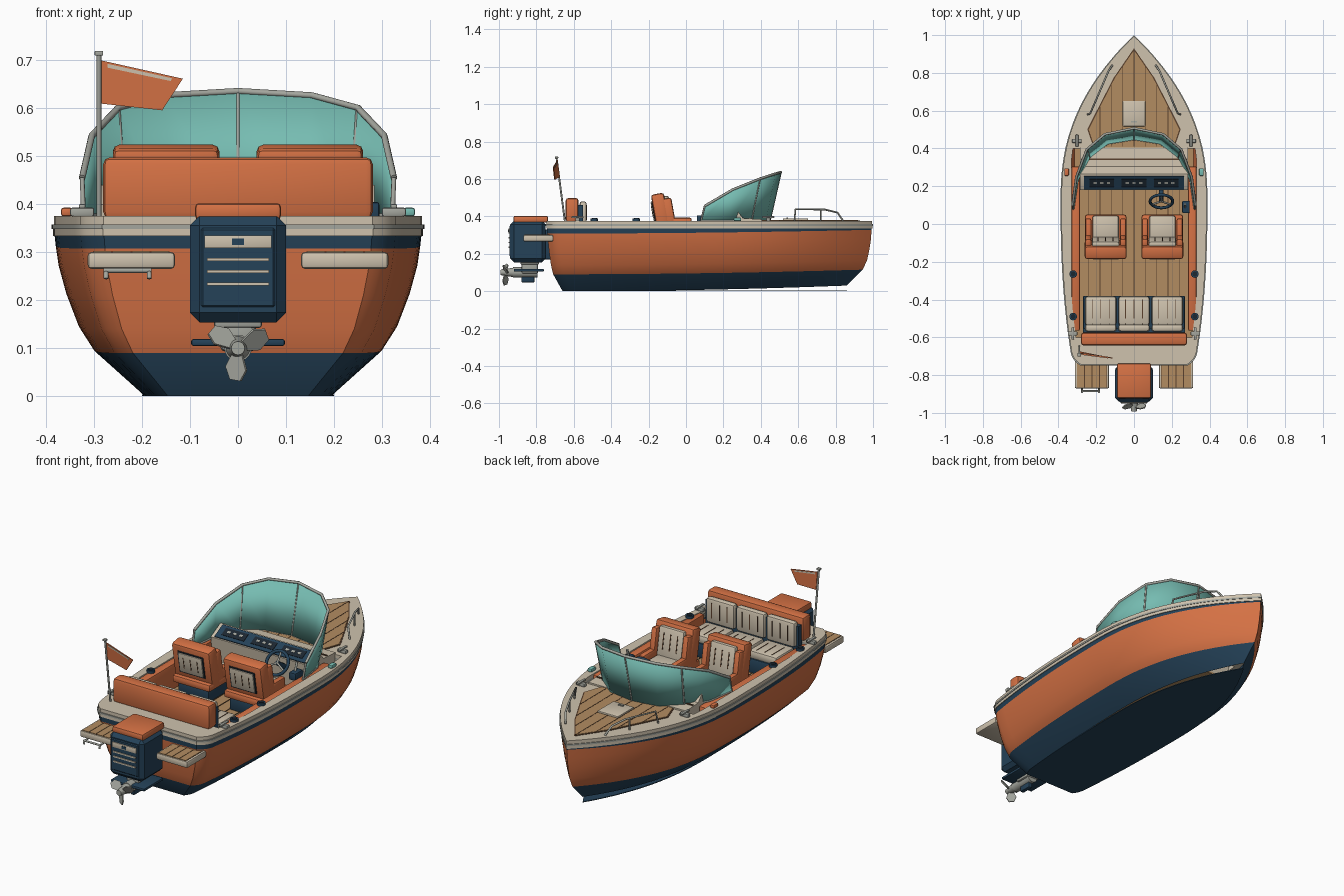
import bpy, bmesh, math
from mathutils import Matrix, Vector, Euler

if "Cube" in bpy.data.objects:
    bpy.data.objects.remove(bpy.data.objects["Cube"])


def mat(name, r, g, b):
    m = bpy.data.materials.new(name)
    m.diffuse_color = (r, g, b, 1)
    m.use_nodes = True
    m.node_tree.nodes["Principled BSDF"].inputs["Base Color"].default_value = m.diffuse_color
    return m


ORANGE = mat("orange", 0.66, 0.165, 0.058)
NAVY = mat("navy", 0.018, 0.054, 0.098)
CREAM = mat("cream", 0.62, 0.54, 0.42)
WOOD = mat("wood", 0.45, 0.265, 0.12)
SEAM = mat("dark brown", 0.10, 0.05, 0.025)
TEAL = mat("teal glass", 0.18, 0.50, 0.44)
METAL = mat("grey metal", 0.37, 0.38, 0.34)
DARK = mat("near black", 0.012, 0.02, 0.03)


def finish(bm, name, *mats, angle=35):
    bmesh.ops.recalc_face_normals(bm, faces=bm.faces[:])
    me = bpy.data.meshes.new(name)
    bm.to_mesh(me)
    bm.free()
    for m in mats:
        me.materials.append(m)
    me.shade_smooth()
    me.set_sharp_from_angle(angle=math.radians(angle))
    ob = bpy.data.objects.new(name, me)
    bpy.context.collection.objects.link(ob)
    return ob


def box(name, c, s, m, bev=0.0, rot=(0, 0, 0), seg=2):
    bm = bmesh.new()
    bmesh.ops.create_cube(bm, size=1)
    bmesh.ops.scale(bm, vec=s, verts=bm.verts[:])
    if bev:
        bmesh.ops.bevel(bm, geom=bm.edges[:], offset=bev, segments=seg, profile=0.5, affect='EDGES')
    bm.transform(Matrix.Translation(c) @ Euler(rot).to_matrix().to_4x4())
    return finish(bm, name, m)


def cyl(name, c, r1, r2, h, m, rot=(0, 0, 0), n=20):
    bm = bmesh.new()
    bmesh.ops.create_cone(bm, cap_ends=True, segments=n, radius1=r1, radius2=r2, depth=h)
    bm.transform(Matrix.Translation(c) @ Euler(rot).to_matrix().to_4x4())
    return finish(bm, name, m)


def tube(name, pts, r, m, cyclic=False):
    cu = bpy.data.curves.new(name, 'CURVE')
    cu.dimensions = '3D'
    cu.bevel_depth, cu.bevel_resolution, cu.use_fill_caps = r, 2, True
    sp = cu.splines.new('POLY')
    sp.points.add(len(pts) - 1)
    for p, q in zip(sp.points, pts):
        p.co = (*q, 1)
    sp.use_cyclic_u = cyclic
    cu.materials.append(m)
    ob = bpy.data.objects.new(name, cu)
    bpy.context.collection.objects.link(ob)
    return ob


def prism(name, pts, vec, m):
    """Extrude a flat polygon along vec."""
    bm = bmesh.new()
    f = bm.faces.new([bm.verts.new(p) for p in pts])
    r = bmesh.ops.extrude_face_region(bm, geom=[f])
    bmesh.ops.translate(bm, vec=vec, verts=[v for v in r['geom'] if isinstance(v, bmesh.types.BMVert)])
    return finish(bm, name, m)


# ---- hull: lofted rows sharing one plan shape ----
def plan(u):
    if u > 0.5:
        return max(0.0, 1 - ((u - 0.5) / 0.5) ** 2.35)
    return 1 - 0.17 * ((0.5 - u) / 0.5) ** 2.4 - 0.1 * max(0, 1 - u / 0.035) ** 2


US = [0, .004, .01, .02, .035] + [.035 + .905 * i / 26 for i in range(1, 27)] + [.96, .975, .988, 1]
ROWS = [(.20, -.66, .86, 0, .03), (.30, -.71, .945, .09, .115), (.332, -.722, .968, .14, .165),
        (.358, -.732, .981, .21, .225), (.374, -.738, .989, .27, .28), (.38, -.742, .992, .308, .328),
        (.383, -.744, .994, .338, .345)]
bm = bmesh.new()
grid = []
for w, ys, yb, zs, zb in ROWS:
    row = [(w * plan(u), ys + u * (yb - ys), zs + (zb - zs) * u ** 2) for u in US]
    grid.append([bm.verts.new((-x, y, z)) for x, y, z in row[::-1]] + [bm.verts.new(p) for p in row])
for k in range(len(ROWS) - 1):
    a, b = grid[k], grid[k + 1]
    for i in range(len(a)):
        j = (i + 1) % len(a)
        bm.faces.new((a[i], a[j], b[j], b[i])).material_index = 0 if 1 <= k <= 4 else 1
bmesh.ops.remove_doubles(bm, verts=bm.verts[:], dist=1e-5)
finish(bm, "hull", ORANGE, NAVY, angle=25)
flat = [(.2 * plan(u), -.66 + u * 1.52, 0) for u in US]
prism("hull_bottom", flat[:-1] + [(-x, y, z) for x, y, z in flat[::-1]], (0, 0, .004), NAVY)


# ---- deck and rub rails: rings around the cockpit opening ----
def ring(name, z0, z1, off, m):
    ys0, yb0 = -.744 - off, .994 + off
    st = sorted([ys0 + u * (yb0 - ys0) for u in US] + [-.6, .40])
    bm = bmesh.new()
    for a, b in zip(st, st[1:]):
        wa, wb = [(.383 + off) * plan((y - ys0) / (yb0 - ys0)) for y in (a, b)]
        hole = -.6 < (a + b) / 2 < .4
        ia, ib = [min(.33, w - .035) if hole else 0 for w in (wa, wb)]
        for s in (1, -1):
            co = [(s * ia, a, z1), (s * wa, a, z1), (s * wb, b, z1)] + ([(s * ib, b, z1)])
            if wb > 1e-6:
                bm.faces.new([bm.verts.new(p) for p in co])
            else:
                bm.faces.new([bm.verts.new(p) for p in co[:3]])
    bmesh.ops.remove_doubles(bm, verts=bm.verts[:], dist=1e-5)
    bmesh.ops.recalc_face_normals(bm, faces=bm.faces[:])
    r = bmesh.ops.extrude_face_region(bm, geom=bm.faces[:])
    bmesh.ops.translate(bm, vec=(0, 0, z0 - z1), verts=[v for v in r['geom'] if isinstance(v, bmesh.types.BMVert)])
    finish(bm, name, m)


ring("lower_rub_rail", .334, .349, .003, CREAM)
ring("metal_rub_strip", .349, .358, .006, METAL)
ring("deck", .358, .376, .001, CREAM)

# ---- foredeck planking ----
EDGE = [(0, .92), (.1, .775), (.19, .6), (.24, .5), (.205, .40)]
for nm, g, z, m in (("foredeck_border", .007, .376, SEAM), ("foredeck_planks", 0, .378, WOOD)):
    e = [(x + (g if x else 0), y + (g * 1.5 if not x else 0), z) for x, y in EDGE]
    prism(nm, e + [(-x, y, zz) for x, y, zz in e[:0:-1]], (0, 0, .002), m)
for i in range(-3, 4):
    x = abs(i) * .06
    top = next(p[1] + (q[1] - p[1]) * (x - p[0]) / (q[0] - p[0]) for p, q in zip(EDGE, EDGE[1:]) if q[0] >= x)
    box("foredeck_seam", (i * .06, (top + .41) / 2, .380), (.004, top - .41, .002), SEAM)
box("deck_hatch", (0, .585, .383), (.12, .135, .012), CREAM, .004)
box("hatch_latch", (0, .542, .391), (.03, .008, .006), METAL)

# ---- cockpit floor and side coamings ----
box("cockpit_floor", (0, -.1, .235), (.63, 1.02, .01), WOOD)
for i in range(-4, 5):
    box("floor_seam", (i * .06, -.1, .241), (.004, 1.0, .003), SEAM)
for s in (1, -1):
    box("side_coaming", (s * .309, -.13, .305), (.044, .87, .136), ORANGE, .008)
    for y in (-.265, -.49):
        cyl("cup_holder", (s * .322, y, .381), .02, .02, .014, NAVY)
        cyl("cup_recess", (s * .322, y, .389), .013, .013, .004, DARK)
    for x, y in ((.302, .44), (.325, -.58)):  # mooring cleats
        box("cleat_bar", (s * x, y, .396), (.014, .065, .009), METAL, .003)
        box("cleat_base", (s * x, y, .384), (.05, .022, .018), METAL, .004)
    box("navigation_light", (s * .357, .275, .384), (.024, .04, .018), TEAL if s > 0 else ORANGE, .005)
    tube("bow_rail", [(s * .245, .58, .376), (s * .232, .585, .437), (s * .165, .74, .437),
                      (s * .135, .81, .42), (s * .115, .84, .376)], .005, METAL)
    tube("bow_rail_post", [(s * .175, .72, .376), (s * .175, .72, .437)], .004, METAL)

# ---- dashboard and helm ----
dash = [(.405, .24), (.405, .384), (.305, .39), (.265, .44), (.255, .44), (.18, .40), (.20, .24)]
prism("dashboard", [(-.285, y, z) for y, z in dash], (.57, 0, 0), CREAM)
box("dash_trim", (0, .342, .389), (.56, .008, .006), SEAM)
tilt = math.atan2(.04, .075)
box("instrument_panel", (0, .218, .422), (.53, .078, .008), NAVY, rot=(tilt, 0, 0))
for x in (-.17, 0, .17):
    box("instrument_screen", (x, .218, .427), (.13, .045, .004), DARK, rot=(tilt, 0, 0))
    for d in (-.035, 0, .035):
        box("instrument_dial", (x + d, .218, .4295), (.018, .012, .003), METAL, rot=(tilt, 0, 0))
R = Euler((math.radians(55), 0, 0)).to_matrix()
hub = Vector((.145, .12, .40))
tube("steering_wheel", [hub + R @ Vector((.06 * math.cos(a), .06 * math.sin(a), 0))
                        for a in [i * math.tau / 28 for i in range(28)]], .008, NAVY, True)
for a in (math.pi / 2, math.pi * 7 / 6, math.pi * 11 / 6):
    tube("wheel_spoke", [hub, hub + R @ Vector((.06 * math.cos(a), .06 * math.sin(a), 0))], .005, METAL)
tube("steering_column", [hub, (.145, .2, .345)], .012, NAVY)
box("throttle_box", (.275, .09, .385), (.04, .065, .04), NAVY, .006)
tube("throttle_lever", [(.27, .09, .40), (.27, .105, .445)], .006, METAL)

# ---- windshield with forward-leaning panes ----
TOP = [(.325, .10, .455), (.305, .25, .543), (.25, .395, .601), (.155, .475, .627), (0, .507, .636)]
BOT = [(.322, .08, .376), (.30, .23, .376), (.235, .35, .376), (.14, .425, .376), (0, .448, .376)]
top, bot = [p + [(-x, y, z) for x, y, z in p[-2::-1]] for p in (TOP, BOT)]
bm = bmesh.new()
tv, bv = [[bm.verts.new(p) for p in q] for q in (top, bot)]
for i in range(8):
    bm.faces.new((bv[i], bv[i + 1], tv[i + 1], tv[i]))
glass = finish(bm, "windshield", TEAL, angle=45)
mod = glass.modifiers.new("thickness", 'SOLIDIFY')
mod.thickness, mod.offset = .006, 0
tube("windshield_top_frame", top, .007, METAL)
tube("windshield_base_frame", bot, .006, METAL)
for i in (0, 2, 4, 6, 8):
    tube("windshield_post", [bot[i], top[i]], .005, METAL)

# ---- front seats ----
lean = math.radians(10)
B = Euler((lean, 0, 0)).to_matrix()
for s in (1, -1):
    c = Vector((s * .15, -.135, .415))

    def back(name, off, size, m, bev=0.0):
        box(name, c + B @ Vector(off), size, m, bev, (lean, 0, 0))
    box("seat_base", (s * .15, -.06, .275), (.18, .2, .075), NAVY, .008)
    box("seat_frame", (s * .15, -.065, .325), (.22, .23, .04), ORANGE, .012)
    box("seat_cushion", (s * .15, -.02, .35), (.14, .13, .035), CREAM, .012)
    back("seat_back", (0, 0, 0), (.222, .07, .215), ORANGE, .014)
    back("seat_back_pad", (0, .042, .005), (.145, .03, .165), CREAM, .01)
    back("rear_panel_border", (0, -.036, .015), (.15, .006, .12), DARK, .0025)
    back("rear_panel", (0, -.039, .015), (.135, .009, .105), CREAM, .003)
    for d in (-.04, 0, .04):
        back("pad_stitch", (d, .057, .015), (.005, .004, .085), SEAM)
        back("rear_stitch", (d, -.0435, .015), (.004, .003, .06), SEAM)
    for d in (-1, 1):
        box("armrest", (s * .15 + d * .092, -.045, .365), (.032, .15, .055), ORANGE, .01)
        back("seat_bolster", (d * .092, .045, -.01), (.034, .05, .17), ORANGE, .012)

# ---- rear bench ----
box("bench_base", (0, -.485, .275), (.54, .21, .08), NAVY, .008)
box("bench_backboard", (0, -.565, .37), (.54, .03, .18), NAVY)
box("bench_back", (0, -.609, .434), (.562, .068, .128), ORANGE, .014)
for x in (-.176, 0, .176):
    box("bench_cushion", (x, -.46, .333), (.165, .155, .045), CREAM, .014)
    box("bench_back_cushion", (x, -.55, .415), (.165, .038, .13), CREAM, .013)
    for d in (-.045, 0, .045):
        box("bench_stitch", (x + d, -.53, .42), (.004, .004, .08), SEAM)
        box("bench_seat_stitch", (x + d, -.45, .3555), (.004, .1, .003), SEAM)

# ---- swim platforms and boarding ladder ----
for s in (1, -1):
    box("swim_platform", (s * .2225, -.79, .283), (.182, .16, .035), CREAM, .008)
    for i in range(4):
        box("platform_plank", (s * .2225 + (i - 1.5) * .04, -.797, .301), (.036, .135, .004), WOOD)
    box("platform_gap", (s * .2225, -.797, .3), (.16, .135, .003), SEAM)
for x in (-.275, -.185):
    tube("ladder_rail", [(x, -.76, .262), (x, -.885, .262), (x, -.89, .245)], .005, METAL)
tube("ladder_rung", [(-.28, -.885, .262), (-.18, -.885, .262)], .005, METAL)

# ---- outboard motor ----
box("motor_bracket", (0, -.745, .25), (.12, .09, .16), NAVY, .008)
box("motor_cowl", (0, -.845, .265), (.2, .19, .222), NAVY, .02, seg=1)
box("motor_back_panel", (0, -.938, .268), (.155, .012, .165), NAVY, .004, seg=1)
box("motor_top", (0, -.83, .385), (.18, .185, .036), ORANGE, .01)
box("motor_badge", (0, -.945, .322), (.14, .008, .027), CREAM, .002)
box("badge_stud", (0, -.9495, .322), (.024, .004, .014), NAVY)
for z in (.285, .26, .234):
    box("motor_vent", (0, -.945, z), (.13, .007, .007), CREAM)
box("motor_leg", (0, -.835, .13), (.075, .09, .075), METAL, .012)
box("motor_skirt", (0, -.835, .155), (.1, .1, .025), METAL, .006)
box("cavitation_plate", (0, -.84, .112), (.195, .16, .014), NAVY, .004)
box("motor_skeg", (0, -.845, .072), (.022, .07, .05), NAVY, .005)
cyl("gear_case", (0, -.86, .1), .028, .028, .13, METAL, (math.pi / 2, 0, 0))
cyl("propeller_hub", (0, -.955, .1), .026, .014, .075, METAL, (math.pi / 2, 0, 0))
for k in range(3):
    a = math.radians(185 + 120 * k)
    M = Matrix.Translation((0, -.965, .1)) @ Matrix.Rotation(a, 4, 'Y') @ Matrix.Rotation(.6, 4, 'Z')
    outline = [(-.012, .012), (-.026, .045), (-.014, .068), (.012, .066), (.026, .04), (.012, .012)]
    prism("propeller_blade", [M @ Vector((x, -.003, z)) for x, z in outline],
          M.to_3x3() @ Vector((0, .006, 0)), METAL)

# ---- flag ----
tube("flag_pole", [(-.29, -.648, .376), (-.29, -.692, .712)], .005, METAL)
box("pole_cap", (-.29, -.692, .715), (.018, .018, .01), METAL, .002)
prism("flag", [(-.285, -.69, .70), (-.115, -.712, .662), (-.158, -.705, .596), (-.285, -.68, .61)],
      (0, .005, 0), ORANGE)
prism("flag_stripe", [(-.272, -.694, .693), (-.138, -.711, .663), (-.14, -.711, .657), (-.272, -.693, .685)],
      (0, .009, 0), CREAM)
